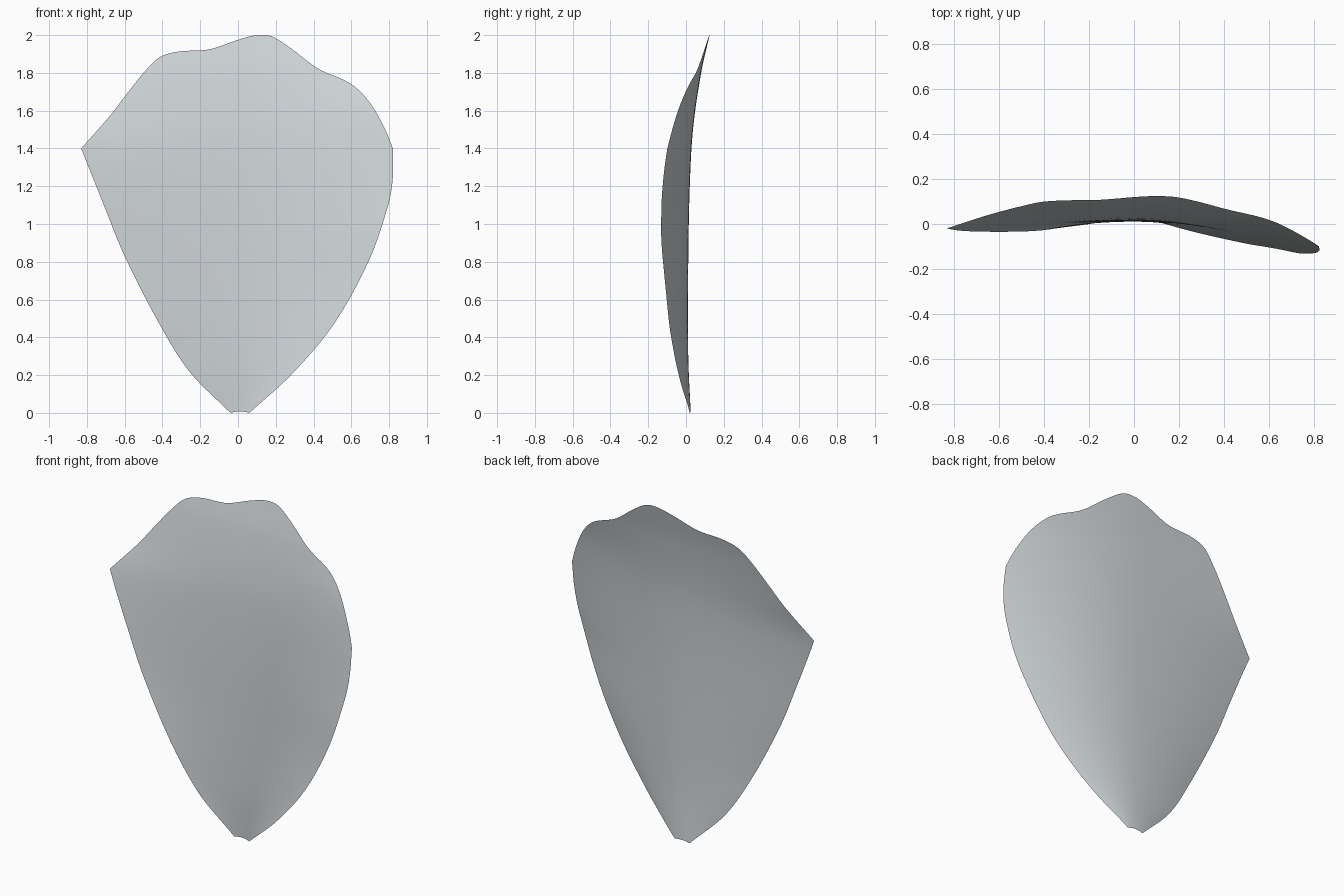
import bpy
import bmesh

cube = bpy.data.objects.get("Cube")
if cube:
    bpy.data.objects.remove(cube, do_unlink=True)

COLUMNS, ROWS = 72, 56


def smooth(points, t):
    """Smooth curve value at t through sorted (t, value) points."""
    last = len(points) - 1

    def slope(i):
        a, b = points[max(i - 1, 0)], points[min(i + 1, last)]
        return (b[1] - a[1]) / (b[0] - a[0])

    i = 0
    while i < last - 1 and t > points[i + 1][0]:
        i += 1
    (t0, p0), (t1, p1) = points[i], points[i + 1]
    h = t1 - t0
    s = min(max((t - t0) / h, 0), 1)
    bend = (1 - s) * slope(i) - s * slope(i + 1)
    chord = (p1 - p0) / h
    return p0 + s * (p1 - p0) + s * (1 - s) * h * (bend - (1 - 2 * s) * chord)


# Outline: side edges as x over z, wavy upper rim as z over x
left_edge = [(0, -.04), (.21, -.25), (.46, -.41), (.83, -.6), (1.1, -.71), (1.4, -.83)]
right_edge = [(0, .06), (.2, .28), (.46, .5), (.8, .69), (1.1, .795), (1.25, .82), (1.4, .82)]
rim = [(-.83, 1.4), (-.68, 1.57), (-.58, 1.7), (-.5, 1.8), (-.42, 1.88), (-.32, 1.912),
       (-.15, 1.925), (0, 1.975), (.1, 2), (.18, 1.993), (.28, 1.93), (.42, 1.825),
       (.6, 1.74), (.7, 1.64), (.78, 1.5), (.82, 1.4)]

# Depth: spine as y over z, and how strongly each half curls forward over z
spine = [(0, .025), (.3, .012), (.8, .012), (1.2, .02), (1.5, .037), (1.8, .08), (2, .125)]
left_curl = [(0, .8), (.21, .35), (.46, .23), (.83, .13), (1.4, .07), (1.62, .024), (1.9, 0), (2, 0)]
right_curl = [(0, 1.4), (.2, .68), (.5, .37), (1, .25), (1.4, .19), (1.64, .167), (1.82, .125), (2, .1)]


def petal_point(u, v):
    """Blend the four outline edges, then bend the sheet in depth."""
    side_z = 1.4 * v
    rim_x = -.83 + 1.65 * u
    base_x = -.04 + .1 * u
    base_z = .03 * u * (1 - u)
    x = ((1 - v) * base_x + v * rim_x
         + (1 - u) * smooth(left_edge, side_z) + u * smooth(right_edge, side_z)
         - (1 - v) * base_x - v * rim_x)
    z = (1 - v) * base_z + v * smooth(rim, rim_x)
    curl = smooth(left_curl if x < 0 else right_curl, z)
    return x, smooth(spine, z) - curl * x * x, z


# Petal sheet
bm = bmesh.new()
grid = [[bm.verts.new(petal_point(c / COLUMNS, r / ROWS)) for c in range(COLUMNS + 1)]
        for r in range(ROWS + 1)]
for r in range(ROWS):
    for c in range(COLUMNS):
        face = bm.faces.new((grid[r][c], grid[r][c + 1], grid[r + 1][c + 1], grid[r + 1][c]))
        face.smooth = True
mesh = bpy.data.meshes.new("petal")
bm.to_mesh(mesh)
bm.free()
petal = bpy.data.objects.new("petal", mesh)
bpy.context.collection.objects.link(petal)

# Pale grey material
grey = bpy.data.materials.new("pale_grey")
grey.use_nodes = True
colour = (.63, .67, .69, 1)
grey.diffuse_color = colour
grey.node_tree.nodes["Principled BSDF"].inputs["Base Color"].default_value = colour
mesh.materials.append(grey)
